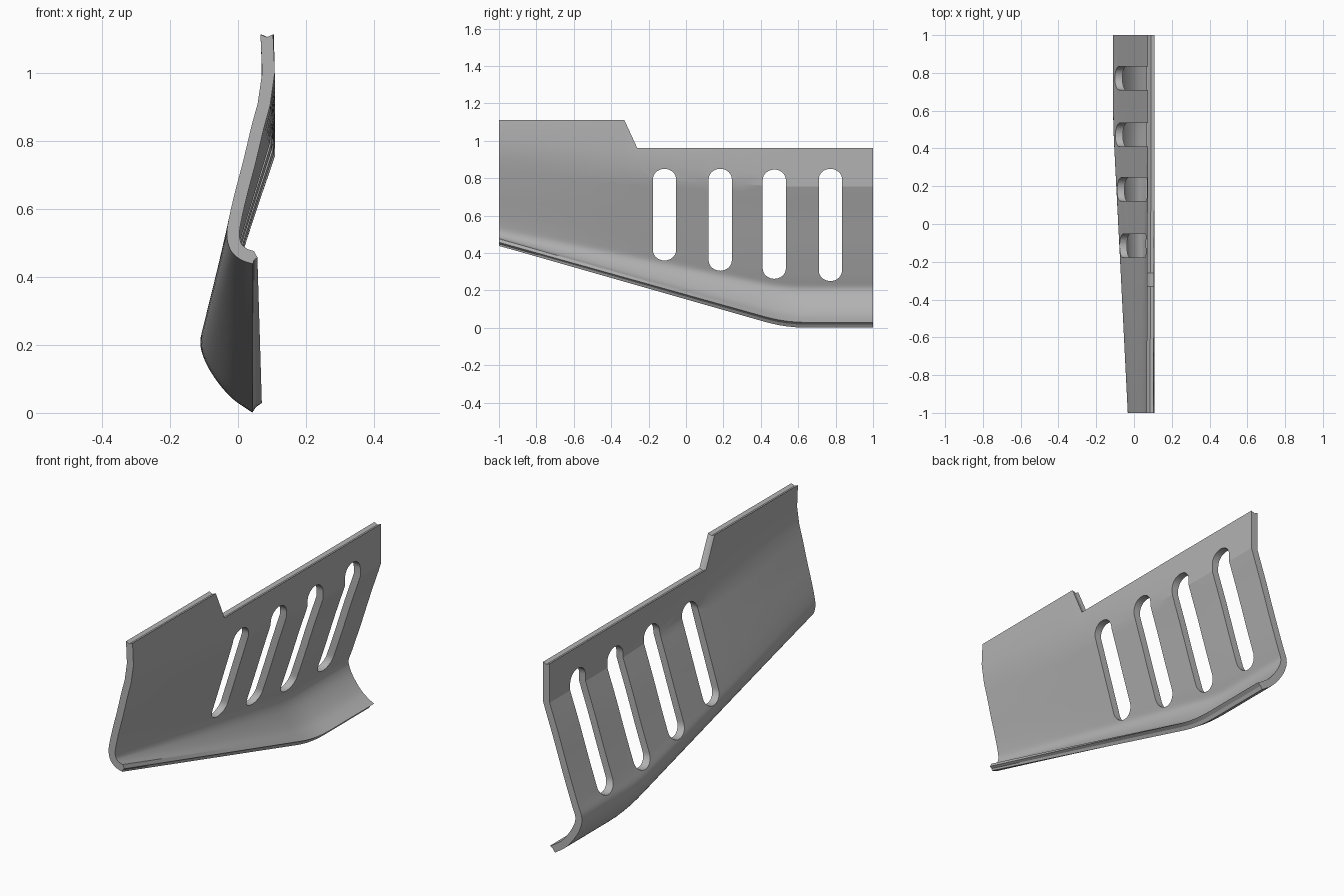
import bpy, bmesh, math
from mathutils import Vector

if "Cube" in bpy.data.objects:
    bpy.data.objects.remove(bpy.data.objects["Cube"])

THICK = 0.037

# Outer (-x) section as (x, z): upper flange and lower curl, at y=-1 and y=+1
UP_A = [(0.066, 1.112), (0.071, 1.0), (0.058, 0.91), (0.04, 0.845)]
UP_B = [(0.072, 0.96), (0.072, 0.88), (0.072, 0.82), (0.072, 0.76)]
LOW_A = [(0.04, 0.845), (0.015, 0.74), (-0.006, 0.66), (-0.025, 0.58), (-0.033, 0.525),
         (-0.025, 0.485), (-0.008, 0.462), (0.015, 0.447), (0.044, 0.438)]
LOW_B = [(0.072, 0.76), (0.02, 0.61), (-0.035, 0.44), (-0.086, 0.29), (-0.11, 0.22),
         (-0.102, 0.165), (-0.07, 0.105), (-0.02, 0.045), (0.042, 0.001)]
LIP_A, LIP_B = (0.057, 0.457), (0.07, 0.029)   # inner edge of the bottom lip


def smooth_line(pts, n):
    p = [pts[0] * 2 - pts[1]] + pts + [pts[-1] * 2 - pts[-2]]
    out = []
    for i in range(1, len(p) - 2):
        a, b, c, d = p[i - 1:i + 3]
        for k in range(n):
            t = k / n
            out.append(0.5 * (2 * b + (c - a) * t + (2 * a - 5 * b + 4 * c - d) * t * t
                              + (3 * b - a - 3 * c + d) * t ** 3))
    return out + [pts[-1]]


def blend(a, b, t):
    return [Vector(p).lerp(Vector(q), t) for p, q in zip(a, b)]


def taper(y):
    # straight taper with a soft knee near y = 0.5
    if y <= 0.42:
        return (y + 1) / 1.53
    if y >= 0.64:
        return 1.0
    u = (y - 0.42) / 0.22
    return 1 - (1 - 1.42 / 1.53) * (1 - u) ** 2


def top_height(y):
    u = min(max((y + 0.33) / 0.07, 0), 1)
    return 1.112 + (0.96 - 1.112) * u


def section(y):
    t = taper(y)
    upper = blend(UP_A, UP_B, t)
    upper[0].y = top_height(y)
    outer = upper[:-1] + smooth_line(blend(LOW_A, LOW_B, t), 4)
    inner = []
    for i, p in enumerate(outer):
        d = (outer[min(i + 1, len(outer) - 1)] - outer[max(i - 1, 0)]).normalized()
        inner.append(p + Vector((-d.y, d.x)) * THICK)
    inner[0] = outer[0] + Vector((THICK, 0))
    inner[-1] = Vector(LIP_A).lerp(Vector(LIP_B), t)
    # shallow groove along the top and bottom rims
    low = (outer[-1] + inner[-1]) / 2 + (outer[-2] - outer[-1]).normalized() * 0.004
    high = (outer[0] + inner[0]) / 2 - Vector((0, 0.008))
    return outer + [low] + inner[::-1] + [high]


# Lofted panel
ys = [-1, -0.8, -0.6, -0.45, -0.33, -0.26, -0.1, 0.1, 0.3, 0.42, 0.46, 0.5, 0.54, 0.59, 0.64, 0.8, 1]
bm = bmesh.new()
rings = [[bm.verts.new((p.x, y, p.y)) for p in section(y)] for y in ys]
n = len(rings[0])
for r, s in zip(rings, rings[1:]):
    for i in range(n):
        j = (i + 1) % n
        bm.faces.new((r[i], r[j], s[j], s[i]))
# end caps as strips across the thickness, keeping the rim grooves open
m = (n - 2) // 2
for r in (rings[0], rings[-1]):
    bm.faces.new((r[n - 1], r[0], r[1], r[n - 3], r[n - 2]))
    for i in range(1, m - 2):
        bm.faces.new((r[i], r[i + 1], r[n - 3 - i], r[n - 2 - i]))
    bm.faces.new((r[m - 2], r[m - 1], r[m], r[m + 1], r[m + 2]))
bmesh.ops.recalc_face_normals(bm, faces=bm.faces)
mesh = bpy.data.meshes.new("vented_panel")
bm.to_mesh(mesh)
bm.free()
panel = bpy.data.objects.new("vented_panel", mesh)
bpy.context.collection.objects.link(panel)

# Darker grey finish
grey = bpy.data.materials.new("dark_grey")
grey.diffuse_color = (0.45, 0.45, 0.45, 1)
grey.use_nodes = True
grey.node_tree.nodes["Principled BSDF"].inputs["Base Color"].default_value = grey.diffuse_color
mesh.materials.append(grey)

# Four rounded slot cutters
bm = bmesh.new()
for yc, z0, z1 in [(-0.115, 0.36, 0.85), (0.183, 0.305, 0.85), (0.472, 0.262, 0.846), (0.772, 0.25, 0.85)]:
    r, h = 0.062, 0.056
    loop = []
    for zc, start in ((z1 - h, 0), (z0 + h, math.pi)):
        for k in range(17):
            a = start + math.pi * k / 16
            loop.append((yc + r * math.cos(a), zc + h * math.sin(a)))
    face = bm.faces.new([bm.verts.new((-0.4, y, z)) for y, z in loop])
    ext = bmesh.ops.extrude_face_region(bm, geom=[face])
    bmesh.ops.translate(bm, vec=(0.8, 0, 0),
                        verts=[g for g in ext["geom"] if isinstance(g, bmesh.types.BMVert)])
bmesh.ops.recalc_face_normals(bm, faces=bm.faces)
cut_mesh = bpy.data.meshes.new("slot_cutters")
bm.to_mesh(cut_mesh)
bm.free()
cut_mesh.materials.append(grey)
cutter = bpy.data.objects.new("slot_cutters", cut_mesh)
bpy.context.collection.objects.link(cutter)
cutter.hide_render = True

# Cut the slots, then shade
mod = panel.modifiers.new("slots", "BOOLEAN")
mod.operation = "DIFFERENCE"
mod.solver = "EXACT"
mod.object = cutter
bpy.context.view_layer.objects.active = panel
panel.select_set(True)
bpy.ops.object.modifier_apply(modifier=mod.name)
bpy.data.objects.remove(cutter)
bpy.ops.object.shade_smooth_by_angle(angle=math.radians(15))
